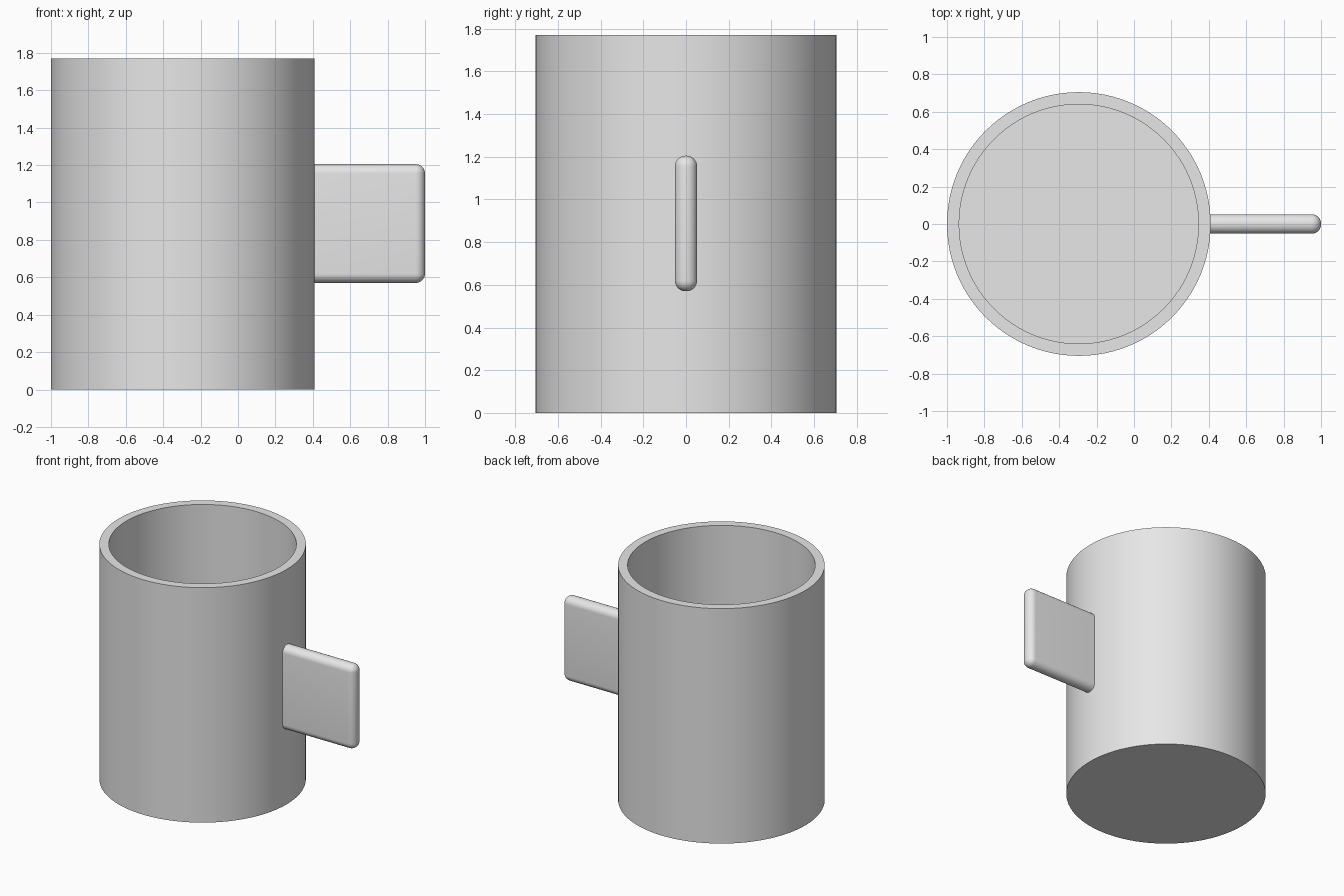
import bpy, bmesh, math
from mathutils import Matrix

if "Cube" in bpy.data.objects:
    bpy.data.objects.remove(bpy.data.objects["Cube"], do_unlink=True)

grey = bpy.data.materials.new("light grey")
grey.use_nodes = True
grey.diffuse_color = (0.8, 0.8, 0.8, 1)
grey.node_tree.nodes["Principled BSDF"].inputs["Base Color"].default_value = (0.8, 0.8, 0.8, 1)


def finish(bm, name):
    """Turn a bmesh into a smooth shaded object with sharp edges kept."""
    bmesh.ops.recalc_face_normals(bm, faces=bm.faces)
    mesh = bpy.data.meshes.new(name)
    bm.to_mesh(mesh)
    bm.free()
    mesh.materials.append(grey)
    obj = bpy.data.objects.new(name, mesh)
    bpy.context.collection.objects.link(obj)
    bpy.ops.object.select_all(action='DESELECT')
    obj.select_set(True)
    bpy.context.view_layer.objects.active = obj
    bpy.ops.object.shade_smooth_by_angle(angle=math.radians(35))
    return obj


CENTRE_X, RADIUS, INNER, HEIGHT, FLOOR = -0.295, 0.705, 0.64, 1.77, 0.07
SIDES = 96

# Mug body: stacked rings, up the outside, over the rim and down to the inner floor
bm = bmesh.new()
rings = []
for r, z in [(RADIUS, 0), (RADIUS, HEIGHT), (INNER, HEIGHT), (INNER, FLOOR)]:
    circle = bmesh.ops.create_circle(bm, segments=SIDES, radius=r,
                                     matrix=Matrix.Translation((CENTRE_X, 0, z)))
    rings.append(circle["verts"])
for low, high in zip(rings, rings[1:]):
    for i in range(SIDES):
        j = (i + 1) % SIDES
        bm.faces.new((low[i], low[j], high[j], high[i]))
bm.faces.new(rings[0])
bm.faces.new(rings[-1])
finish(bm, "mug_body")

# Handle: solid plate with rounded edges, its square end buried in the wall
X0, X1, Z0, Z1, THICK = 0.38, 1.0, 0.57, 1.205, 0.104
bm = bmesh.new()
bmesh.ops.create_cube(bm, size=1, matrix=Matrix.Translation(((X0 + X1) / 2, 0, (Z0 + Z1) / 2))
                      @ Matrix.Diagonal((X1 - X0, THICK, Z1 - Z0, 1)))
edges = [e for e in bm.edges if max(v.co.x for v in e.verts) > X0 + 0.1]
bmesh.ops.bevel(bm, geom=edges, offset=0.05, offset_type='OFFSET', segments=8,
                profile=0.5, affect='EDGES')
finish(bm, "handle")
